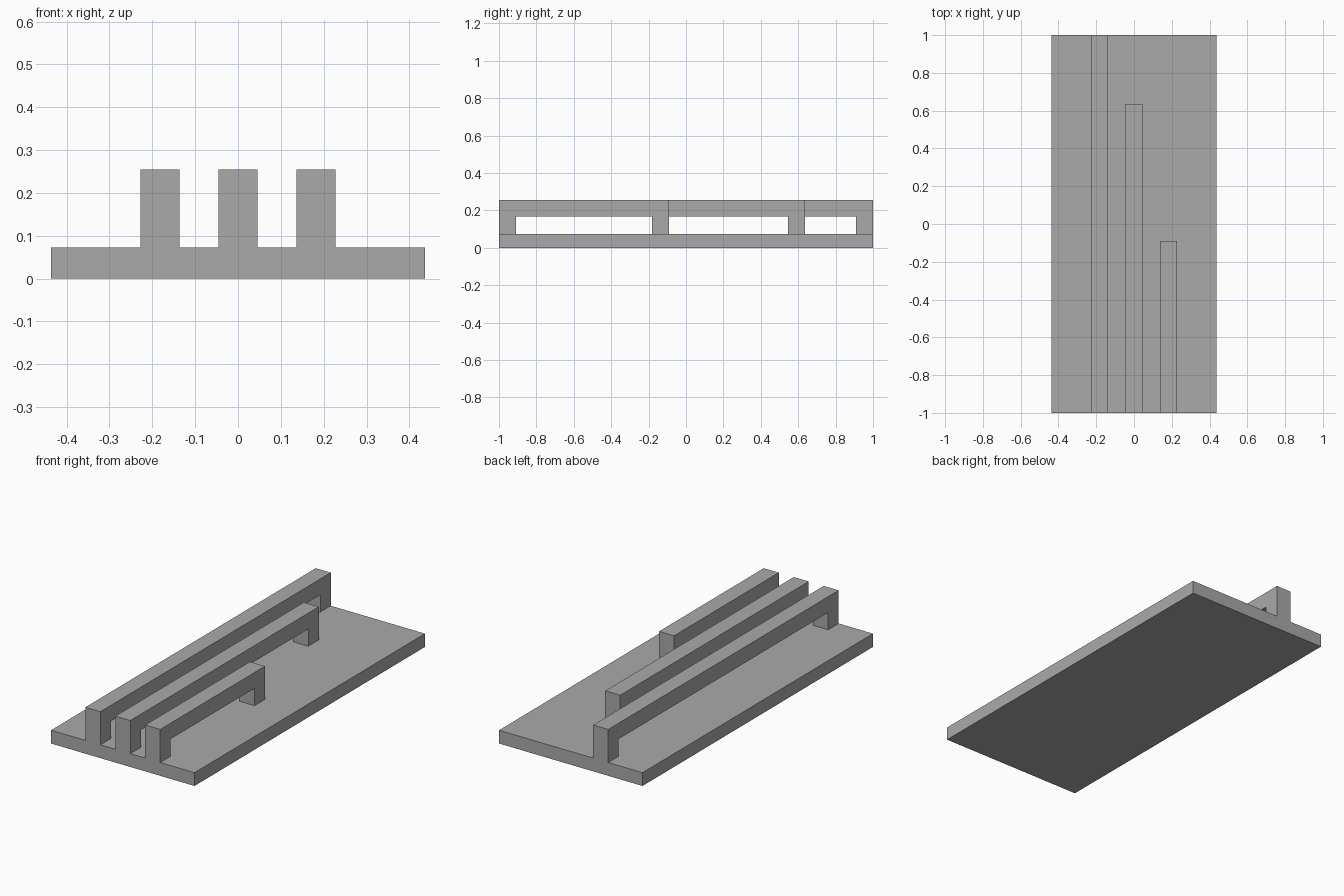
import bpy
import bmesh

cube = bpy.data.objects.get("Cube")
if cube:
    bpy.data.objects.remove(cube, do_unlink=True)

# Single grey material
grey = bpy.data.materials.new("grey")
grey.use_nodes = True
colour = (0.4, 0.4, 0.4, 1.0)
grey.diffuse_color = colour
grey.node_tree.nodes["Principled BSDF"].inputs["Base Color"].default_value = colour

HALF_WIDTH = 0.436
BASE_TOP = 0.073
RAIL_TOP = 0.255
BAR = 0.091       # square section of rails and legs
SPACING = 0.182
FRONT = -1.0


def extrude_profile(name, profile, x, width):
    """Extrude a closed (y, z) outline along x, centred on x."""
    bm = bmesh.new()
    face = bm.faces.new([bm.verts.new((x - width / 2, y, z)) for y, z in profile])
    result = bmesh.ops.extrude_face_region(bm, geom=[face])
    moved = [v for v in result["geom"] if isinstance(v, bmesh.types.BMVert)]
    bmesh.ops.translate(bm, verts=moved, vec=(width, 0, 0))
    bmesh.ops.recalc_face_normals(bm, faces=bm.faces)
    mesh = bpy.data.meshes.new(name)
    bm.to_mesh(mesh)
    bm.free()
    mesh.materials.append(grey)
    obj = bpy.data.objects.new(name, mesh)
    bpy.context.collection.objects.link(obj)
    return obj


# Base plate
extrude_profile("base_plate",
                [(FRONT, 0), (-FRONT, 0), (-FRONT, BASE_TOP), (FRONT, BASE_TOP)],
                0, HALF_WIDTH * 2)


# Bridge-shaped rails: a leg at each end and a bar across the top
def rail(name, x, back):
    under = RAIL_TOP - BAR * 0.96
    outline = [(FRONT, BASE_TOP), (FRONT, RAIL_TOP), (back, RAIL_TOP), (back, BASE_TOP),
               (back - BAR, BASE_TOP), (back - BAR, under),
               (FRONT + BAR, under), (FRONT + BAR, BASE_TOP)]
    extrude_profile(name, outline, x, BAR)


rail("long_rail", -SPACING, 1.0)
rail("middle_rail", 0, 0.636)
rail("short_rail", SPACING, -0.091)
